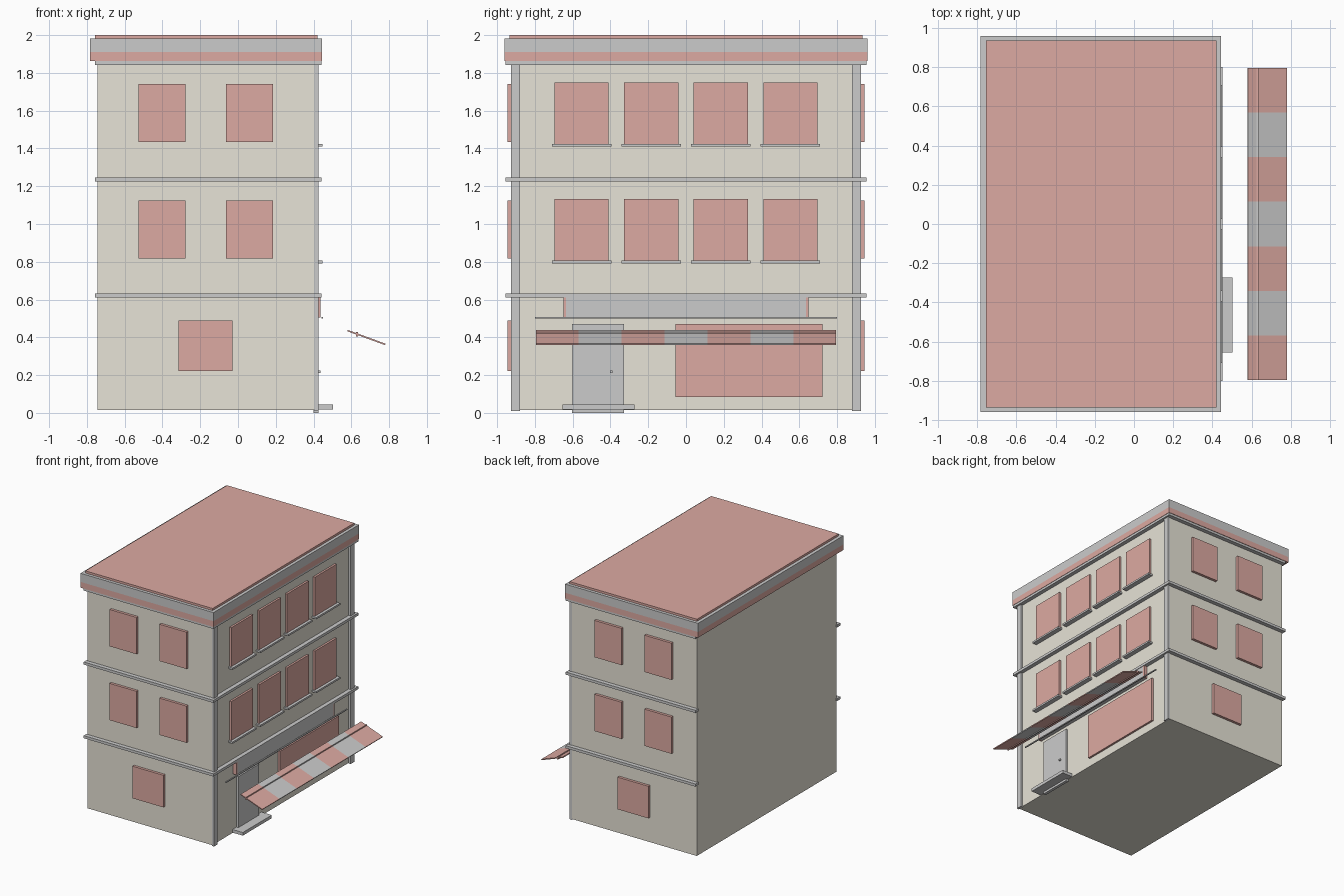
import bpy, math

if "Cube" in bpy.data.objects:
    bpy.data.objects.remove(bpy.data.objects["Cube"])


def mat(name, col):
    m = bpy.data.materials.new(name)
    m.diffuse_color = (*col, 1)
    m.use_nodes = True
    m.node_tree.nodes["Principled BSDF"].inputs["Base Color"].default_value = m.diffuse_color
    return m


CREAM = mat("cream_wall", (0.80, 0.77, 0.68))
PINK = mat("pink", (0.72, 0.40, 0.36))


def box(name, x, y, z, m=None):
    """Box from (min, max) ranges."""
    (x0, x1), (y0, y1), (z0, z1) = x, y, z
    v = [(a, b, c) for a in (x0, x1) for b in (y0, y1) for c in (z0, z1)]
    f = [(0, 1, 3, 2), (4, 6, 7, 5), (0, 4, 5, 1), (2, 3, 7, 6), (0, 2, 6, 4), (1, 5, 7, 3)]
    me = bpy.data.meshes.new(name)
    me.from_pydata(v, [], f)
    ob = bpy.data.objects.new(name, me)
    bpy.context.collection.objects.link(ob)
    if m:
        me.materials.append(m)
    return ob


def prism(name, pts, z, m=None):
    """Extrude a plan outline (counter-clockwise) between two heights."""
    n = len(pts)
    v = [(px, py, h) for h in z for px, py in pts]
    f = [tuple(reversed(range(n))), tuple(range(n, 2 * n))]
    f += [(i, (i + 1) % n, n + (i + 1) % n, n + i) for i in range(n)]
    me = bpy.data.meshes.new(name)
    me.from_pydata(v, [], f)
    ob = bpy.data.objects.new(name, me)
    bpy.context.collection.objects.link(ob)
    if m:
        me.materials.append(m)
    return ob


XL, XR, YW = -0.745, 0.408, 0.922

# Main body
box("walls", (XL, XR), (-YW, YW), (0.015, 1.87), CREAM)

# Corner pilasters on the street side
box("pilaster_left", (XR - 0.002, 0.427), (-0.926, -0.878), (0.01, 1.85))
box("pilaster_right", (XR - 0.002, 0.427), (0.878, 0.926), (0.01, 1.85))

# String courses wrapping three sides; the rear wall stays plain
for i, (z0, z1) in enumerate([(0.61, 0.632), (1.225, 1.247), (1.843, 1.862)]):
    prism(f"string_course_{i}", [(-0.756, -0.956), (0.442, -0.956), (0.442, 0.956), (-0.756, 0.956),
                                 (-0.756, 0.915), (0.40, 0.915), (0.40, -0.915), (-0.756, -0.915)], (z0, z1))

# Cornice and roof
box("cornice_lower", (-0.783, 0.445), (-0.96, 0.96), (1.862, 1.91), PINK)
box("cornice_upper", (-0.783, 0.445), (-0.96, 0.96), (1.91, 1.982))
box("roof_slab", (-0.756, 0.42), (-0.935, 0.935), (1.98, 2.0), PINK)

# Windows on the two end walls
END_WINDOWS = [(-0.526, -0.277, 1.435, 1.742), (-0.064, 0.185, 1.435, 1.742),
               (-0.526, -0.277, 0.818, 1.125), (-0.064, 0.185, 0.818, 1.125),
               (-0.314, -0.028, 0.222, 0.49)]
for side, s in (("front", -1), ("back", 1)):
    for i, (x0, x1, z0, z1) in enumerate(END_WINDOWS):
        ys = sorted((s * 0.91, s * 0.944))
        box(f"{side}_window_{i}", (x0, x1), ys, (z0, z1), PINK)

# Street windows with sills
for r, z in enumerate((0.80, 1.417)):
    for i, y in enumerate((-0.552, -0.184, 0.184, 0.552)):
        box(f"street_window_{r}_{i}", (0.40, 0.425), (y - 0.143, y + 0.143), (z, z + 0.332), PINK)
        box(f"sill_{r}_{i}", (0.40, 0.448), (y - 0.158, y + 0.158), (z - 0.008, z + 0.007))

# Shop front
box("shop_window", (0.40, 0.425), (-0.055, 0.723), (0.085, 0.47), PINK)
box("door", (0.40, 0.425), (-0.603, -0.327), (0.0, 0.47))
box("door_knob", (0.42, 0.436), (-0.402, -0.388), (0.21, 0.224))
box("door_step", (0.40, 0.503), (-0.655, -0.273), (0.018, 0.044))
box("sign_board", (0.40, 0.438), (-0.635, 0.635), (0.505, 0.615))
for name, s in (("left", -1), ("right", 1)):
    box(f"sign_end_{name}", (0.40, 0.438), sorted((s * 0.635, s * 0.648)), (0.505, 0.612), PINK)
box("awning_rail", (0.441, 0.451), (-0.80, 0.80), (0.499, 0.507))

# Sloping striped awning
length = math.hypot(0.20, 0.073)
tilt = math.atan2(0.073, 0.20)
W = 1.59 / 7
for i in range(7):
    y0 = -0.795 + i * W
    ob = box(f"awning_stripe_{i}", (-length / 2, length / 2), (y0, y0 + W), (-0.004, 0.004),
             PINK if i % 2 == 0 else None)
    ob.location = (0.68, 0, 0.399)
    ob.rotation_euler = (0, tilt, 0)
    bar = box(f"awning_bar_{i}", (0.626, 0.635), (y0, y0 + W), (0.404, 0.429),
              PINK if i % 2 == 0 else None)
